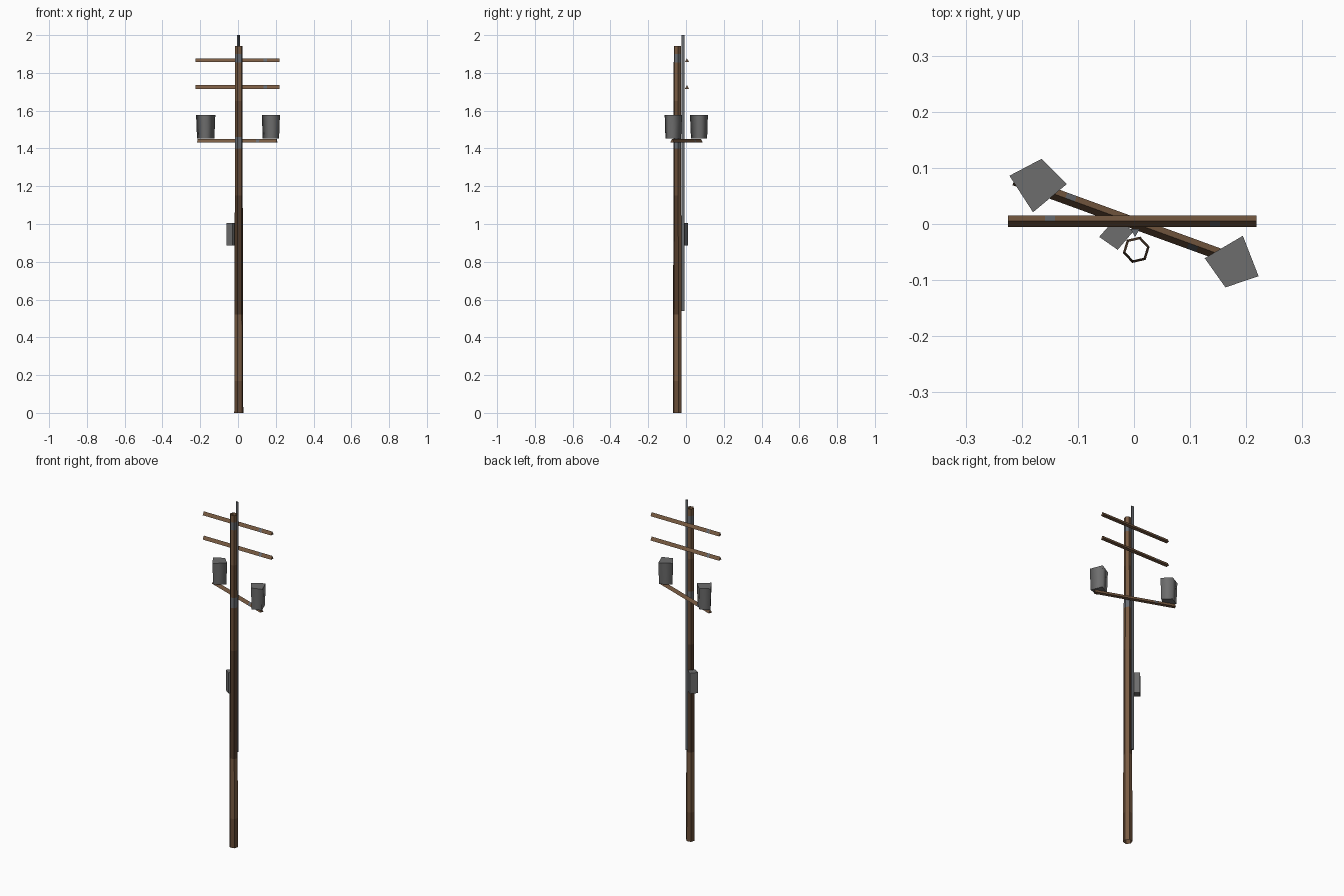
import bpy, bmesh, math
from mathutils import Matrix, Vector

if "Cube" in bpy.data.objects:
    bpy.data.objects.remove(bpy.data.objects["Cube"])


def mat(name, rgb):
    m = bpy.data.materials.new(name)
    m.diffuse_color = (*rgb, 1)
    m.use_nodes = True
    m.node_tree.nodes["Principled BSDF"].inputs["Base Color"].default_value = m.diffuse_color
    return m


LIGHT = mat("light weathered wood", (0.19, 0.105, 0.055))
MID = mat("mid brown wood", (0.135, 0.072, 0.037))
DARK = mat("dark brown wood", (0.085, 0.045, 0.024))
STEEL = mat("steel bands", (0.14, 0.15, 0.165))
GREY = mat("grey metal housing", (0.155, 0.155, 0.155))
MATS = [LIGHT, MID, DARK, STEEL, GREY]


def loft(name, rings, rule, caps=True, smooth=False):
    """Skin equal-sized rings; rule(segment, side, face) gives a material."""
    bm = bmesh.new()
    vs = [[bm.verts.new(p) for p in r] for r in rings]
    n = len(vs[0])
    for s in range(len(vs) - 1):
        for i in range(n):
            j = (i + 1) % n
            f = bm.faces.new((vs[s][i], vs[s][j], vs[s + 1][j], vs[s + 1][i]))
            f.normal_update()
            f.material_index = MATS.index(rule(s, i, f))
            f.smooth = smooth
    if caps:
        for f in (bm.faces.new(vs[0][::-1]), bm.faces.new(vs[-1])):
            f.material_index = MATS.index(rule(0, 0, f))
    if caps:
        bmesh.ops.recalc_face_normals(bm, faces=bm.faces)
    me = bpy.data.meshes.new(name)
    bm.to_mesh(me)
    bm.free()
    for m in MATS:
        me.materials.append(m)
    ob = bpy.data.objects.new(name, me)
    bpy.context.collection.objects.link(ob)
    return ob


def ngon(cx, cy, r, z, n, start):
    return [(cx + r * math.cos(math.radians(start) + math.tau * i / n),
             cy + r * math.sin(math.radians(start) + math.tau * i / n), z) for i in range(n)]


# Hexagonal open-ended pole, tapering upward, with steel bands
levels = [0, 0.17, 0.36, 0.52, 0.85, 1.15, 1.4, 1.46, 1.65, 1.855, 1.9, 1.942]
tones = [MID, LIGHT, LIGHT, DARK, DARK, MID, STEEL, MID, LIGHT, STEEL, LIGHT]


def pole_rule(s, i, f):
    if tones[s] is not STEEL and f.normal.x + f.normal.y > 0.9:
        return LIGHT
    return tones[s]


loft("pole", [ngon(0.004, -0.046, 0.0245 - 0.005 * z / 1.94, z, 6, 13) for z in levels],
     pole_rule, caps=False)

# Triangular cable conduit behind the pole, rising above its top
loft("conduit", [ngon(0.002, -0.0135, 0.0095, z, 3, 30) for z in (0.54, 2.0)],
     lambda s, i, f: STEEL)


# Triangular crossarms with small steel brackets on the sloped sides
def crossarm(name, centre, half, angle, marks):
    xs = [-half, -marks - 0.009, -marks + 0.009, marks - 0.009, marks + 0.009, half]
    M = Matrix.Translation(Vector(centre)) @ Matrix.Rotation(math.radians(angle), 4, 'Z')
    rings = [[M @ Vector(p) for p in ((x, -0.0105, -0.009), (x, 0.0105, -0.009), (x, 0, 0.01))]
             for x in xs]
    loft(name, rings,
         lambda s, i, f: STEEL if (s, i) in ((1, 1), (3, 2)) else LIGHT)


crossarm("top_crossarm", (-0.003, 0.005, 1.867), 0.2215, 0, 0.147)
crossarm("second_crossarm", (-0.003, 0.005, 1.725), 0.2215, 0, 0.147)
crossarm("transformer_crossarm", (-0.004, 0.003, 1.441), 0.2225, -20, 0.117)


# Four-sided housings narrowing slightly at the bottom
def housing(name, pts, z0, z1, shrink, smooth):
    cx, cy = (sum(p[k] for p in pts) / 4 for k in (0, 1))
    low = [(cx + (x - cx) * shrink, cy + (y - cy) * shrink, z0) for x, y in pts]
    loft(name, [low, [(x, y, z1) for x, y in pts]], lambda s, i, f: GREY, smooth=smooth)


housing("left_transformer",
        [(-0.222, 0.086), (-0.18, 0.021), (-0.12, 0.071), (-0.165, 0.116)], 1.452, 1.578, 0.9, True)
housing("right_transformer",
        [(0.194, -0.021), (0.126, -0.061), (0.163, -0.113), (0.222, -0.093)], 1.452, 1.578, 0.9, True)
housing("meter_box",
        [(-0.062, -0.023), (-0.029, -0.046), (-0.001, -0.013), (-0.033, 0.01)], 0.885, 1.005, 1.0, False)
